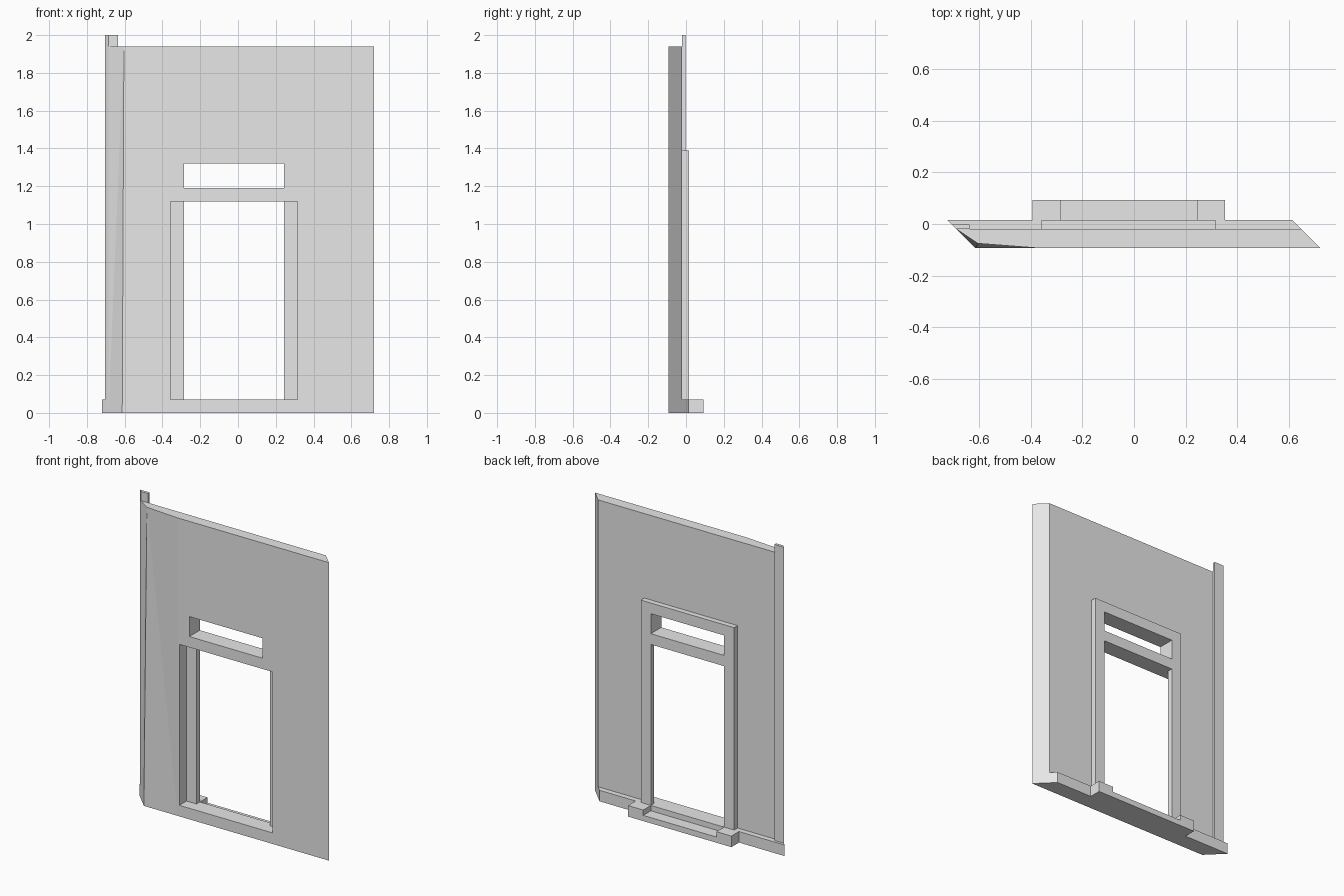
import bpy
import bmesh

cube = bpy.data.objects.get("Cube")
if cube:
    bpy.data.objects.remove(cube, do_unlink=True)

# Single plain grey
GREY = (0.8, 0.8, 0.8, 1.0)
mat = bpy.data.materials.new("plain_grey")
mat.use_nodes = True
mat.diffuse_color = GREY
mat.node_tree.nodes["Principled BSDF"].inputs["Base Color"].default_value = GREY

# Depths (front to back) and main heights
FRONT, WALL_BACK, FRAME_BACK, STEP_BACK = -0.093, -0.02, 0.015, 0.093
BASE, WALL_TOP = 0.072, 1.94
JAMB_L, JAMB_R = -0.285, 0.243       # clear opening
FRAME_L, FRAME_R = -0.357, 0.315     # outside of the door frame


def left_edge(y):
    """Mitred edge on the -x side."""
    return -0.613 - (y - FRONT)


def right_edge(y):
    """Mitred edge on the +x side."""
    return 0.72 - (y - FRONT)


def prism(name, outline, z0, z1, top=None):
    """Extrude a plan outline upward; top may give a different upper outline."""
    bm = bmesh.new()
    low = [bm.verts.new((x, y, z0)) for x, y in outline]
    high = [bm.verts.new((x, y, z1)) for x, y in (top or outline)]
    bm.faces.new(low[::-1])
    bm.faces.new(high)
    for i in range(len(low)):
        j = (i + 1) % len(low)
        bm.faces.new((low[i], low[j], high[j], high[i]))
    if top:
        bmesh.ops.triangulate(bm, faces=bm.faces[:])
    bmesh.ops.recalc_face_normals(bm, faces=bm.faces[:])
    mesh = bpy.data.meshes.new(name)
    bm.to_mesh(mesh)
    bm.free()
    mesh.materials.append(mat)
    obj = bpy.data.objects.new(name, mesh)
    bpy.context.collection.objects.link(obj)
    return obj


def box(name, x0, x1, y0, y1, z0, z1):
    return prism(name, [(x0, y0), (x1, y0), (x1, y1), (x0, y1)], z0, z1)


def cut(obj, x0, x1, z0, z1):
    """Cut a rectangular opening right through a part."""
    cutter = box("opening_cutter", x0, x1, -0.5, 0.5, z0, z1)
    cutter.hide_render = True
    mod = obj.modifiers.new("opening", "BOOLEAN")
    mod.object = cutter
    mod.operation = "DIFFERENCE"
    mod.solver = "EXACT"
    bpy.context.view_layer.objects.active = obj
    bpy.ops.object.modifier_apply(modifier=mod.name)
    bpy.data.objects.remove(cutter, do_unlink=True)


# Wall panel with mitred ends and a tapering worn front corner
back = [(right_edge(WALL_BACK), WALL_BACK), (left_edge(WALL_BACK), WALL_BACK)]
front = [(-0.37, FRONT), (right_edge(FRONT), FRONT)]
wall = prism("wall_panel", [(left_edge(FRONT), FRONT)] + front + back, 0, WALL_TOP,
             top=[(-0.604, -0.075)] + front + back)
cut(wall, FRAME_L, FRAME_R, BASE, 1.12)
cut(wall, JAMB_L, JAMB_R, 1.19, 1.32)

# Door frame behind the wall, with doorway and transom window
frame = box("door_frame", FRAME_L, FRAME_R, WALL_BACK, FRAME_BACK, 0.01, 1.39)
cut(frame, JAMB_L, JAMB_R, BASE, 1.12)
cut(frame, JAMB_L, JAMB_R, 1.19, 1.32)

# Plinth along the foot of the wall
prism("plinth", [(left_edge(WALL_BACK), WALL_BACK), (right_edge(WALL_BACK), WALL_BACK),
                 (right_edge(FRAME_BACK), FRAME_BACK),
                 (left_edge(FRAME_BACK), FRAME_BACK)], 0, BASE)

# Step blocks beside the doorway and the lower step between them
box("right_step_block", -0.392, JAMB_L, FRAME_BACK, STEP_BACK, 0, BASE)
box("left_step_block", JAMB_R, 0.352, FRAME_BACK, STEP_BACK, 0, BASE)
box("door_step", JAMB_L, JAMB_R, FRAME_BACK, STEP_BACK, 0, 0.037)

# Upright edge strip rising above the wall
STRIP_BACK = -0.002
prism("edge_strip", [(left_edge(WALL_BACK), WALL_BACK), (-0.635, WALL_BACK),
                     (-0.635, STRIP_BACK), (left_edge(STRIP_BACK), STRIP_BACK)], BASE, 2.0)
